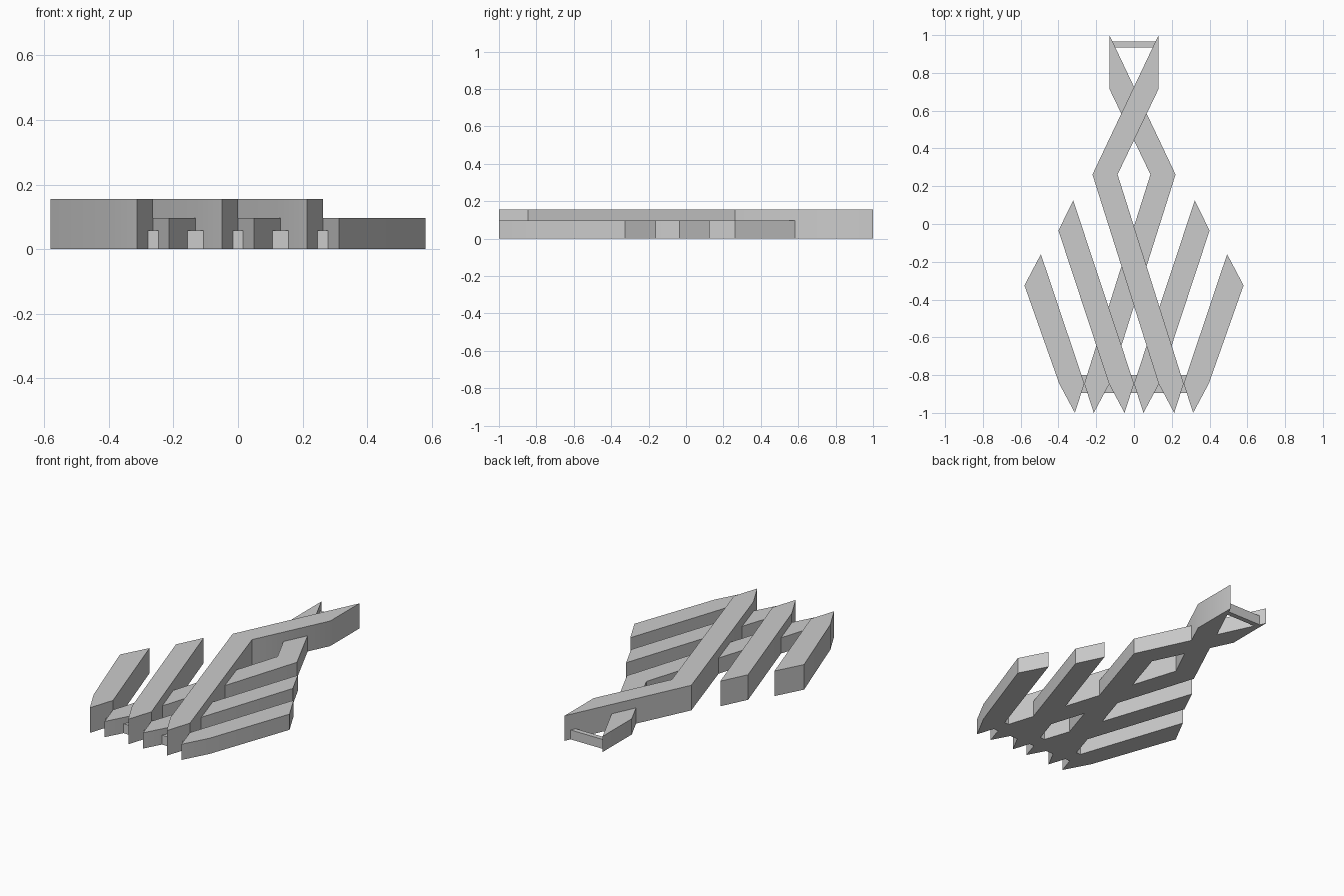
import bpy, bmesh

if "Cube" in bpy.data.objects:
    bpy.data.objects.remove(bpy.data.objects["Cube"])

steel = bpy.data.materials.new("plain_grey")
steel.diffuse_color = (0.6, 0.6, 0.6, 1)
steel.use_nodes = True
steel.node_tree.nodes["Principled BSDF"].inputs["Base Color"].default_value = steel.diffuse_color

TALL, LOW, BAR = 0.155, 0.097, 0.058


def extrude_outline(name, outline, height):
    """Flat outline raised from the ground into a solid strip."""
    bm = bmesh.new()
    face = bm.faces.new([bm.verts.new((x, y, 0)) for x, y in outline])
    top = bmesh.ops.extrude_face_region(bm, geom=[face])["geom"]
    verts = [v for v in top if isinstance(v, bmesh.types.BMVert)]
    bmesh.ops.translate(bm, verts=verts, vec=(0, 0, height))
    bmesh.ops.recalc_face_normals(bm, faces=bm.faces)
    mesh = bpy.data.meshes.new(name)
    bm.to_mesh(mesh)
    bm.free()
    mesh.materials.append(steel)
    obj = bpy.data.objects.new(name, mesh)
    bpy.context.collection.objects.link(obj)
    bpy.ops.object.select_all(action='DESELECT')
    obj.select_set(True)
    bpy.context.view_layer.objects.active = obj
    bpy.ops.object.shade_smooth_by_angle()


def foot(x):
    """Pointed lower end; x is its right corner."""
    return [(x - 0.133, -0.845), (x - 0.05, -1.0), (x, -0.845)]


# Slanted strips: foot first, then the upper end
strips = {
    "outer_strip": foot(-0.263) + [(-0.493, -0.16), (-0.58, -0.325)],
    "middle_strip": foot(0.0) + [(-0.322, 0.125), (-0.40, -0.035)],
    "long_bent_strip": foot(0.263) + [(-0.087, 0.262), (0.13, 0.715),
                                      (0.13, 1.0), (-0.22, 0.262)],
}

# Tall layer leans left, low layer is its mirror image
for name, outline in strips.items():
    extrude_outline("tall_" + name, outline, TALL)
    extrude_outline("low_" + name, [(-x, y) for x, y in outline], LOW)


# Thin cross bars tying the strips together
def cross_bar(name, half, y0, y1):
    extrude_outline(name, [(-half, y0), (half, y0), (half, y1), (-half, y1)], BAR)


cross_bar("lower_cross_bar", 0.28, -0.895, -0.80)
cross_bar("upper_cross_bar", 0.118, 0.935, 0.965)
